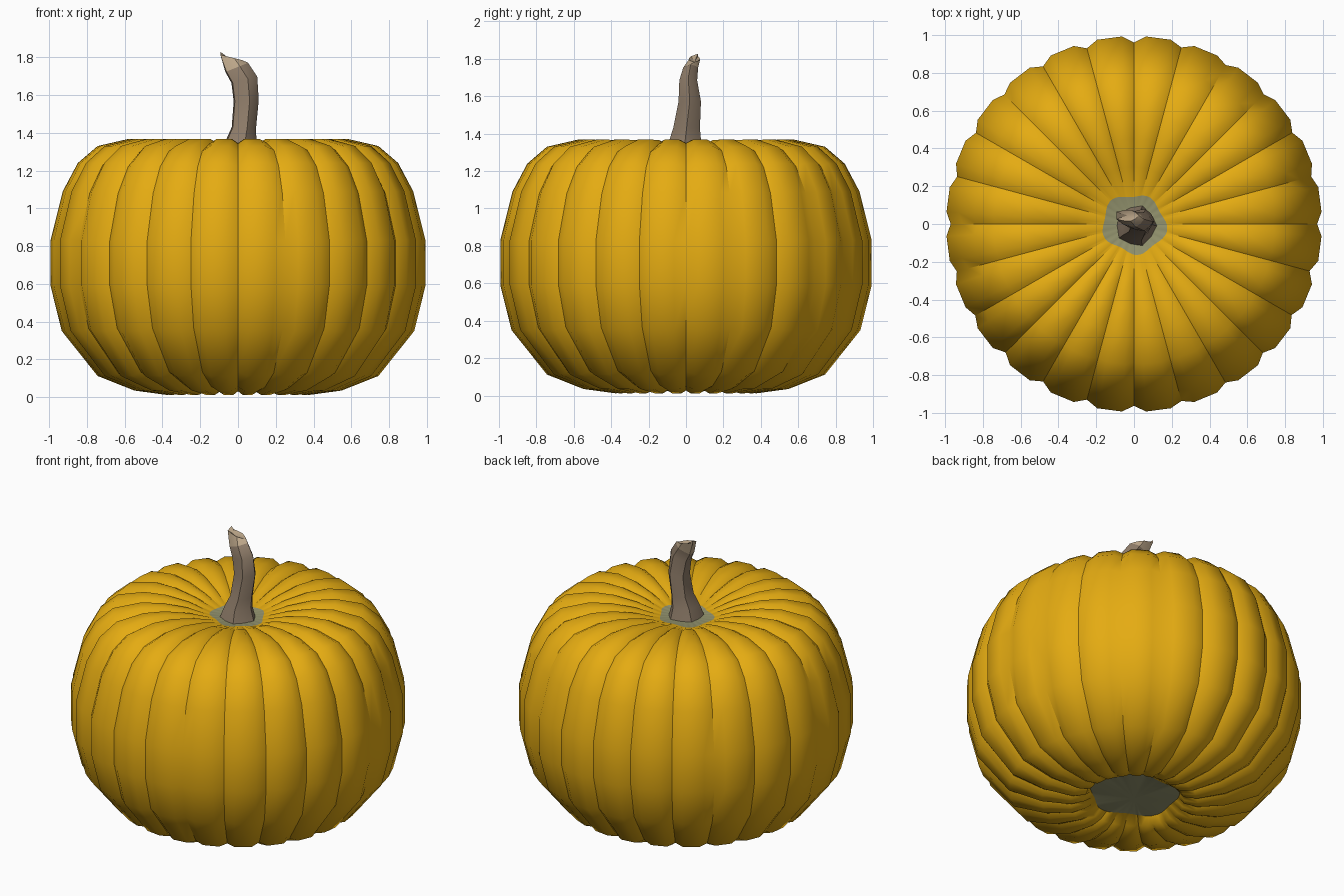
import bpy, bmesh, math, random
from mathutils import Vector

if "Cube" in bpy.data.objects:
    bpy.data.objects.remove(bpy.data.objects["Cube"])

random.seed(4)


def material(name, rgb):
    m = bpy.data.materials.new(name)
    m.diffuse_color = (*rgb, 1)
    m.use_nodes = True
    m.node_tree.nodes["Principled BSDF"].inputs["Base Color"].default_value = m.diffuse_color
    return m


ORANGE = material("pumpkin_skin", (0.78, 0.41, 0.006))
GREEN = material("grey_green_scar", (0.30, 0.30, 0.16))
BROWN = material("stem_bark", (0.27, 0.20, 0.14))
TAN = material("stem_cut", (0.50, 0.38, 0.25))


def skin(name, rings, mats, ring_mat, end_points, angle):
    """Bridge rings of points, fan both ends (None = open), then shade."""
    bm = bmesh.new()
    loops = [[bm.verts.new(p) for p in ring] for ring in rings]
    n = len(loops[0])
    for k, (a, b) in enumerate(zip(loops, loops[1:])):
        for i in range(n):
            j = (i + 1) % n
            bm.faces.new((a[i], a[j], b[j], b[i])).material_index = ring_mat(k)
    for loop, p in ((loops[0], end_points[0]), (loops[-1], end_points[1])):
        if p is not None:
            c = bm.verts.new(p)
            for i in range(n):
                bm.faces.new((c, loop[i], loop[(i + 1) % n])).material_index = 1
    bmesh.ops.recalc_face_normals(bm, faces=bm.faces)
    me = bpy.data.meshes.new(name)
    bm.to_mesh(me)
    bm.free()
    for m in mats:
        me.materials.append(m)
    ob = bpy.data.objects.new(name, me)
    bpy.context.collection.objects.link(ob)
    bpy.context.view_layer.objects.active = ob
    ob.select_set(True)
    bpy.ops.object.shade_smooth_by_angle(angle=math.radians(angle))
    ob.select_set(False)
    return ob


# Pumpkin body: profile (radius, height, groove depth) from bottom to top
profile = [(0.25, 0.07, 0), (0.30, 0.03, 0.012), (0.38, 0.012, 0.018),
           (0.55, 0.035, 0.02), (0.745, 0.112, 0.025), (0.935, 0.35, 0.03),
           (0.995, 0.59, 0.03), (0.995, 0.83, 0.03), (0.93, 1.09, 0.03),
           (0.85, 1.24, 0.03), (0.745, 1.33, 0.028), (0.58, 1.368, 0.024),
           (0.45, 1.366, 0.02), (0.30, 1.338, 0.015), (0.16, 1.29, 0)]
RIBS = 24
depths = [random.uniform(0.75, 1.15) for _ in range(RIBS)]
rings = []
for k, (r, z, d) in enumerate(profile):
    lo, hi = profile[max(k - 1, 0)], profile[min(k + 1, len(profile) - 1)]
    nrm = Vector((hi[1] - lo[1], lo[0] - hi[0])).normalized()
    ring = []
    for i in range(RIBS):
        for off in (0, 3.7, 11.3):
            a = math.radians(i * 15 + off)
            push = d * depths[i] if off == 0 else 0
            rr, zz = r - nrm.x * push, z - nrm.y * push
            # uneven edge of the scars at both ends
            if k in (0, len(profile) - 1):
                rr *= 1 + 0.07 * math.cos(5 * a + 1) + 0.05 * math.cos(2 * a + 0.5)
            ring.append((rr * math.cos(a), rr * math.sin(a), zz))
    rings.append(ring)
skin("pumpkin_body", rings, [ORANGE, GREEN], lambda k: 0,
     [(0, 0, 0.045), (0, 0, 1.285)], 40)

# Stem: (centre x, y, z, half width x, half width y, tilt in degrees)
path = [(0.01, -0.01, 1.275, 0.115, 0.115, 0), (0.012, -0.005, 1.36, 0.085, 0.09, 0),
        (0.028, 0.003, 1.43, 0.068, 0.075, 0), (0.04, 0.02, 1.57, 0.07, 0.063, 3),
        (0.03, 0.012, 1.68, 0.074, 0.05, 14), (-0.01, 0.025, 1.745, 0.068, 0.042, 22),
        (-0.04, 0.045, 1.80, 0.068, 0.032, -14)]
SIDES = 10
stem = []
for x, y, z, rx, ry, tilt in path:
    t = math.radians(tilt)
    ring = []
    for i in range(SIDES):
        a = 2 * math.pi * i / SIDES
        f = 1.0 if i % 2 == 0 else 0.9
        u, v = rx * f * math.cos(a), ry * f * math.sin(a)
        ring.append((x + u * math.cos(t), y + v, z + u * math.sin(t)))
    stem.append(ring)
# raised ragged corner of the broken end
p = stem[-1][SIDES // 2]
stem[-1][SIDES // 2] = (p[0] + 0.008, p[1] + 0.02, p[2] + 0.013)
skin("stem", stem, [BROWN, TAN], lambda k: 1 if k == len(path) - 2 else 0,
     [None, (-0.035, 0.045, 1.785)], 35)
